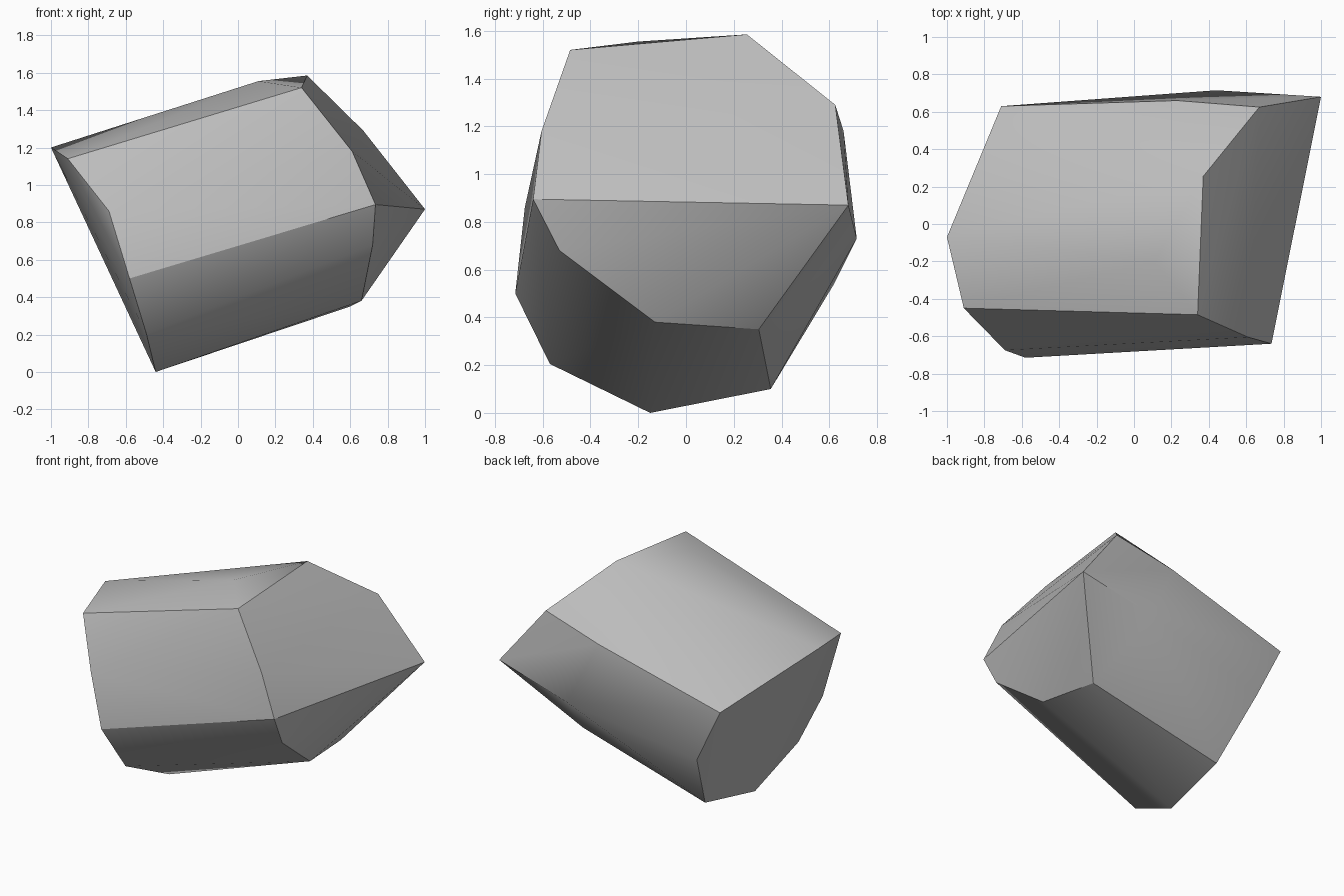
import bpy
import bmesh
import math

default_cube = bpy.data.objects.get("Cube")
if default_cube:
    bpy.data.objects.remove(default_cube, do_unlink=True)


def make_material(name, colour):
    material = bpy.data.materials.new(name)
    material.use_nodes = True
    material.diffuse_color = colour
    shader = material.node_tree.nodes["Principled BSDF"]
    shader.inputs["Base Color"].default_value = colour
    return material


def make_boulder(name, outlines, material):
    """Wrap a tight convex skin around the corner outlines."""
    mesh = bpy.data.meshes.new(name)
    bm = bmesh.new()
    for outline in outlines:
        for corner in outline:
            bm.verts.new(corner)
    hull = bmesh.ops.convex_hull(bm, input=list(bm.verts))
    loose = {item for key in ("geom_interior", "geom_unused")
             for item in hull[key] if isinstance(item, bmesh.types.BMVert)}
    bmesh.ops.delete(bm, geom=list(loose), context="VERTS")
    bmesh.ops.recalc_face_normals(bm, faces=list(bm.faces))
    bm.to_mesh(mesh)
    bm.free()
    mesh.materials.append(material)
    rock = bpy.data.objects.new(name, mesh)
    bpy.context.collection.objects.link(rock)
    return rock


# Outline of the flat broken end
broken_end = [
    (-1.0, -0.07, 1.2), (-0.91, -0.45, 1.14), (-0.69, -0.675, 0.86),
    (-0.58, -0.715, 0.5), (-0.49, -0.57, 0.205), (-0.44, -0.15, 0.0),
    (-0.4, 0.355, 0.1), (-0.52, 0.62, 0.54), (-0.71, 0.63, 0.93),
]

# Outline of the pointed end
pointed_end = [
    (0.34, -0.485, 1.52), (0.61, -0.605, 1.18), (0.735, -0.64, 0.895),
    (0.72, -0.53, 0.68), (0.66, -0.13, 0.38), (0.6, 0.305, 0.35),
    (0.44, 0.715, 0.73), (1.0, 0.68, 0.87), (0.67, 0.625, 1.29),
    (0.37, 0.255, 1.585),
]

# Slight swellings on the top and back
swellings = [(0.11, -0.2, 1.555), (0.23, 0.66, 1.18)]

stone = make_material("grey stone", (0.5, 0.5, 0.5, 1.0))
boulder = make_boulder("boulder", [broken_end, pointed_end, swellings], stone)

# Soft shading within each facet, crisp ridges between them
bpy.ops.object.select_all(action="DESELECT")
boulder.select_set(True)
bpy.context.view_layer.objects.active = boulder
bpy.ops.object.shade_smooth_by_angle(angle=math.radians(30))
